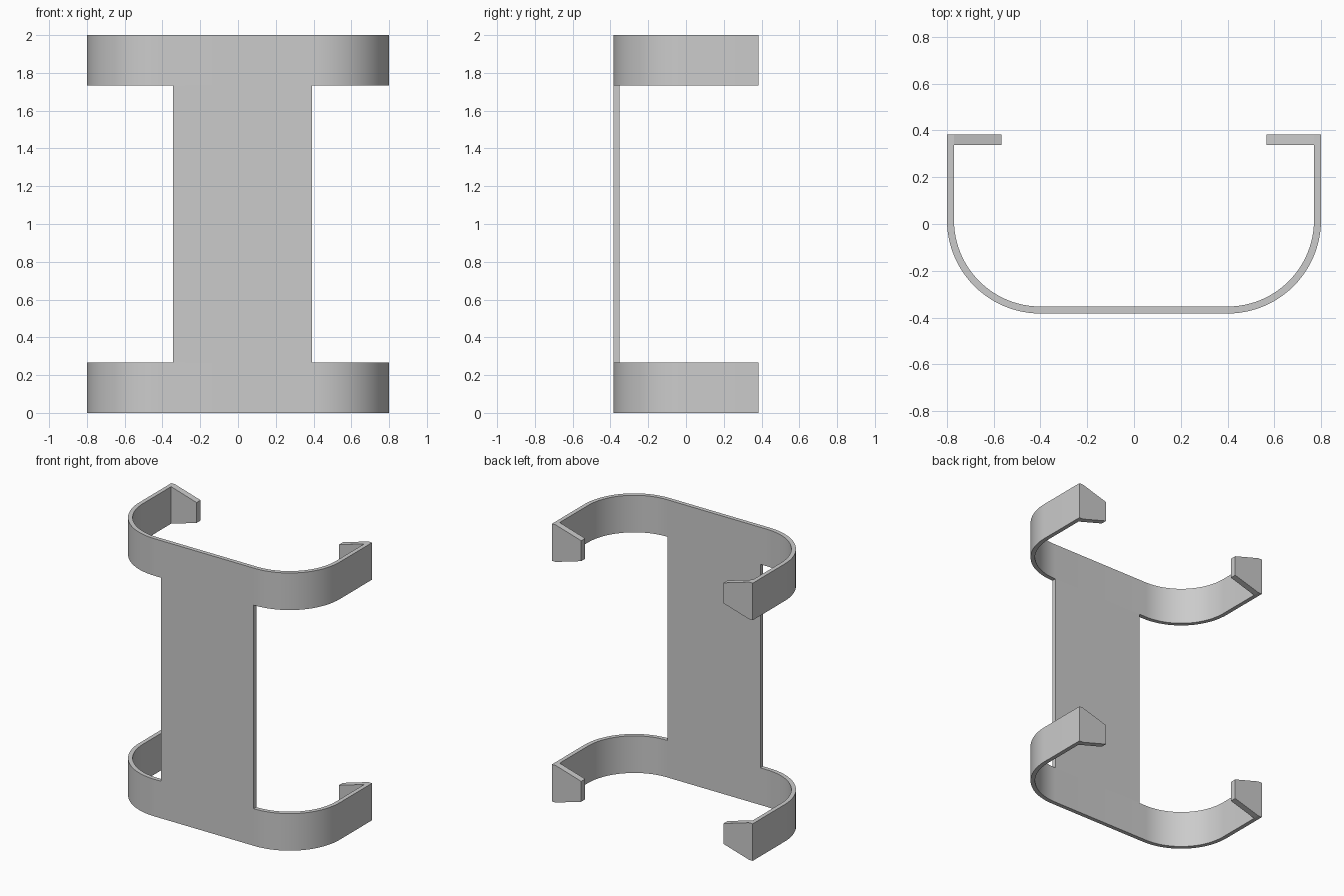
import bpy, bmesh, math
from mathutils import Vector

cube = bpy.data.objects.get("Cube")
if cube:
    bpy.data.objects.remove(cube, do_unlink=True)

HALF_X, HALF_Y, HEIGHT = 0.8, 0.383, 2.0
WALL, RADIUS, BAND = 0.03, 0.4, 0.267
STEPS = 24

grey = bpy.data.materials.new("plain_grey")
grey.use_nodes = True
colour = (0.6, 0.6, 0.6, 1)
grey.diffuse_color = colour
grey.node_tree.nodes["Principled BSDF"].inputs["Base Color"].default_value = colour


def extrude_profile(name, points, direction):
    """Fill a planar outline and extrude it into a closed solid."""
    bm = bmesh.new()
    face = bm.faces.new([bm.verts.new(p) for p in points])
    result = bmesh.ops.extrude_face_region(bm, geom=[face], use_keep_orig=True)
    moved = [v for v in result["geom"] if isinstance(v, bmesh.types.BMVert)]
    bmesh.ops.translate(bm, verts=moved, vec=Vector(direction))
    bmesh.ops.recalc_face_normals(bm, faces=bm.faces)
    mesh = bpy.data.meshes.new(name)
    bm.to_mesh(mesh)
    bm.free()
    mesh.materials.append(grey)
    obj = bpy.data.objects.new(name, mesh)
    bpy.context.collection.objects.link(obj)
    return obj


def u_line(inset):
    """U-shaped line seen from above, from the left end round to the right end."""
    radius = RADIUS - inset
    cx, cy = HALF_X - RADIUS, RADIUS - HALF_Y
    arc = []
    for i in range(STEPS + 1):
        a = math.pi / 2 * i / STEPS
        arc.append((cx + radius * math.cos(a), cy - radius * math.sin(a)))
    half = [(HALF_X - inset, HALF_Y)] + arc
    return half + [(-x, y) for x, y in reversed(half)]


# Curved bands at the bottom and top, each with two tapered hooks
outline = u_line(0) + u_line(WALL)[::-1]
for level, z in (("lower", 0), ("upper", HEIGHT - BAND)):
    band = extrude_profile(level + "_band", [(x, y, z) for x, y in outline], (0, 0, BAND))
    bpy.ops.object.select_all(action="DESELECT")
    band.select_set(True)
    bpy.context.view_layer.objects.active = band
    bpy.ops.object.shade_smooth_by_angle(angle=math.radians(30))

    for side, s in (("left", 1), ("right", -1)):
        root, tip, taper = HALF_X - WALL, 0.567, 0.06
        hook = [(root, z), (root, z + BAND), (tip, z + BAND - taper), (tip, z + taper)]
        extrude_profile(f"{level}_{side}_hook",
                        [(s * x, HALF_Y, h) for x, h in hook], (0, -0.045, 0))

# Flat upright plate joining the bands
plate = [(-0.345, BAND), (0.393, BAND), (0.393, HEIGHT - BAND), (-0.345, HEIGHT - BAND)]
extrude_profile("back_plate", [(x, -HALF_Y, z) for x, z in plate], (0, WALL, 0))
